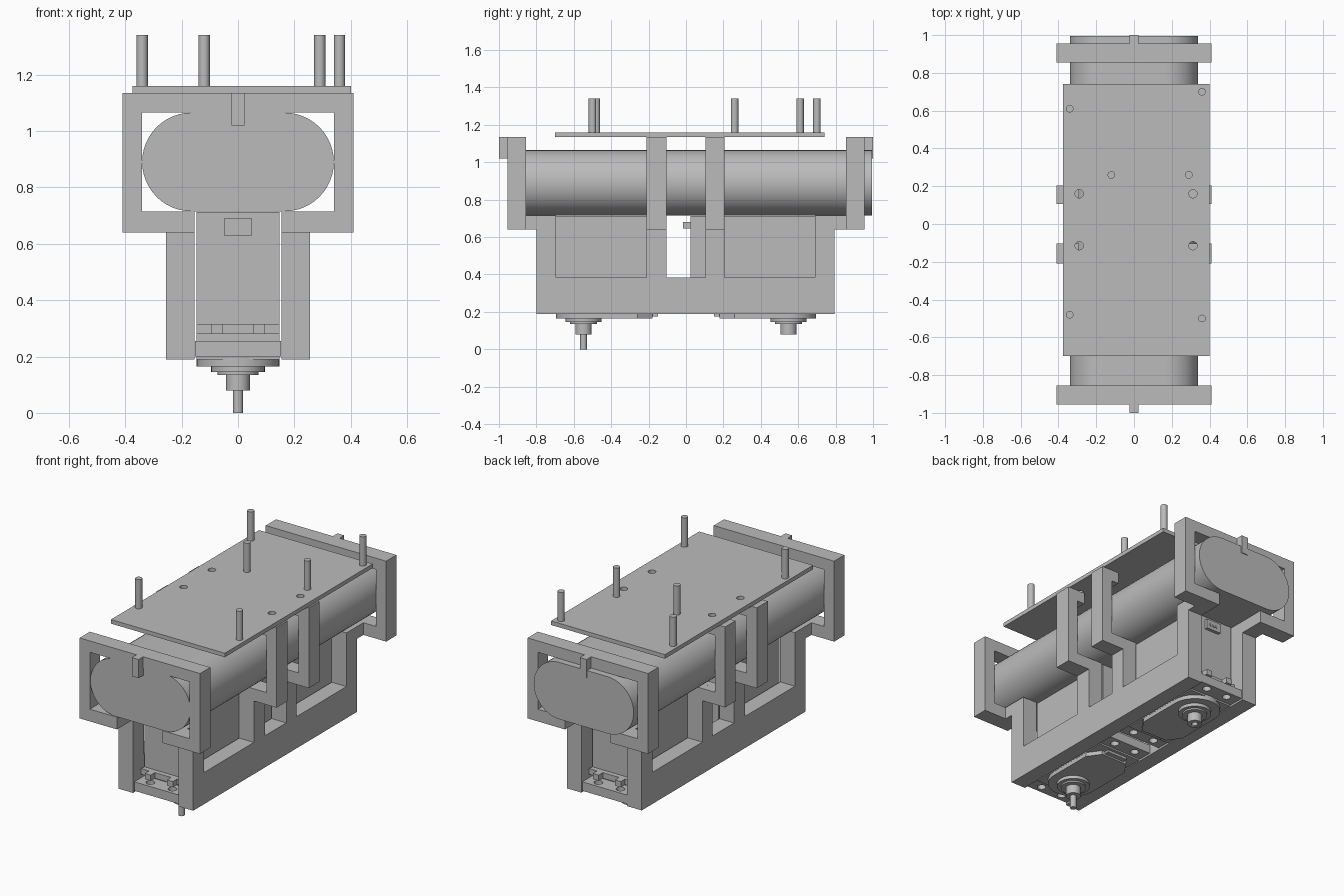
import bpy, bmesh, math
from mathutils import Vector, Matrix

if "Cube" in bpy.data.objects:
    bpy.data.objects.remove(bpy.data.objects["Cube"], do_unlink=True)

GREY = (0.5, 0.5, 0.5, 1)
grey = bpy.data.materials.new("plain grey")
grey.use_nodes = True
grey.diffuse_color = GREY
grey.node_tree.nodes["Principled BSDF"].inputs["Base Color"].default_value = GREY


def finish(name, bm, smooth=False):
    bmesh.ops.recalc_face_normals(bm, faces=bm.faces)
    mesh = bpy.data.meshes.new(name)
    bm.to_mesh(mesh)
    bm.free()
    mesh.materials.append(grey)
    ob = bpy.data.objects.new(name, mesh)
    bpy.context.collection.objects.link(ob)
    if smooth:
        bpy.ops.object.select_all(action="DESELECT")
        ob.select_set(True)
        bpy.context.view_layer.objects.active = ob
        bpy.ops.object.shade_smooth_by_angle()
    return ob


def prism(name, points, axis, lo, hi, smooth=False):
    """Extrude a flat outline along an axis from lo to hi."""
    place = {"x": lambda a, b: (lo, a, b),
             "y": lambda a, b: (a, lo, b),
             "z": lambda a, b: (a, b, lo)}[axis]
    bm = bmesh.new()
    face = bm.faces.new([bm.verts.new(place(a, b)) for a, b in points])
    new = bmesh.ops.extrude_face_region(bm, geom=[face])["geom"]
    shift = Vector([hi - lo if axis == k else 0 for k in "xyz"])
    bmesh.ops.translate(bm, vec=shift, verts=[v for v in new if isinstance(v, bmesh.types.BMVert)])
    return finish(name, bm, smooth)


def box(name, x, y, z):
    (x0, x1), (y0, y1) = sorted(x), sorted(y)
    return prism(name, [(x0, y0), (x1, y0), (x1, y1), (x0, y1)], "z", *z)


def rod(name, x, y, r, z0, z1, sides=32):
    bm = bmesh.new()
    bmesh.ops.create_cone(bm, cap_ends=True, segments=sides, radius1=r, radius2=r, depth=z1 - z0,
                          matrix=Matrix.Translation((x, y, (z0 + z1) / 2)))
    return finish(name, bm, True)


def drill(ob, spots, r, z0, z1):
    """Cut round vertical holes."""
    for x, y in spots:
        cutter = rod("drill", x, y, r, z0, z1, 20)
        cutter.hide_render = True
        mod = ob.modifiers.new("hole", "BOOLEAN")
        mod.operation, mod.solver, mod.object = "DIFFERENCE", "EXACT", cutter
        bpy.context.view_layer.objects.active = ob
        bpy.ops.object.modifier_apply(modifier=mod.name)
        bpy.data.objects.remove(cutter, do_unlink=True)


def stadium(cx, cz, half, r, n=24):
    pts = []
    for side, start in ((1, -math.pi / 2), (-1, math.pi / 2)):
        for i in range(n + 1):
            a = start + math.pi * i / n
            pts.append((cx + side * (half - r) + r * math.cos(a), cz + r * math.sin(a)))
    return pts


# Main rounded body
prism("battery_body", stadium(0, 0.89, 0.34, 0.175), "y", -0.95, 0.995, True)

# End frames, open at the bottom middle
OUT, INN, GAP = 0.41, 0.34, 0.155
BOT, LOW, HIGH, TOP = 0.64, 0.715, 1.065, 1.135
half = [(GAP, BOT), (OUT, BOT), (OUT, TOP)]
inner = [(INN, HIGH), (INN, LOW), (GAP, LOW)]
flip = lambda pts: [(-x, z) for x, z in reversed(pts)]
ring = half + flip(half) + flip(inner) + inner
for name, s in (("front", -1), ("back", 1)):
    prism(name + "_frame", ring, "y", s * 0.855, s * 0.955)
    box(name + "_stop_tab", (-0.023, 0.023), (s * 0.95, s * 1.0), (1.02, TOP))

# Sides of the lower chassis and the middle clips
ends = [(-0.8, -0.695), (-0.21, -0.103), (0.105, 0.205), (0.69, 0.795)]
comb = [(-0.8, 0.19)]
for y0, y1 in ends:
    comb += [(y0, 0.385), (y0, LOW), (y1, LOW), (y1, 0.385)]
comb = [comb[0]] + comb[2:-1] + [(0.795, 0.19)]
clip = [(GAP, BOT), (OUT, BOT), (OUT, TOP), (0.29, TOP), (0.29, HIGH),
        (INN, HIGH), (INN, LOW), (GAP, LOW)]
for side, s in (("left", 1), ("right", -1)):
    prism(side + "_chassis_side", comb, "x", s * GAP, s * 0.255)
    for place, (y0, y1) in zip(("front", "back"), ends[1:3]):
        prism(f"{side}_{place}_clip", [(s * x, z) for x, z in clip], "y", y0, y1)
    for place, t in (("front", -1), ("back", 1)):
        box(f"{side}_{place}_frame_link", (s * GAP, s * 0.255), (t * 0.855, t * 0.79), (BOT, LOW))

# Top plate with holes and standing pins
plate = box("top_plate", (-0.375, 0.4), (-0.7, 0.74), (TOP, 1.16))
drill(plate, [(x, y) for x in (-0.29, 0.312) for y in (-0.115, 0.16)], 0.022, 1.1, 1.2)
for x, y in ((-0.34, 0.61), (0.36, 0.7), (-0.12, 0.26), (0.29, 0.26), (-0.34, -0.48), (0.36, -0.5)):
    rod("plate_pin", x, y, 0.02, 1.15, 1.34, 24)


# Motors with mounting ears, gear covers and output hubs
def motor(name, s, inside):
    w = 0.148
    y = s * 0.548
    box(name + "_case", (-w, w), (s * 0.7, inside), (0.28, 0.712))
    box(name + "_gearbox", (-w, w), (s * 0.69, s * 0.13), (0.19, 0.29))
    for part, (a, b) in (("outer", (0.67, 0.79)), ("inner", (0.04, 0.15))):
        ear = box(f"{name}_{part}_ear", (-0.153, 0.153), (s * a, s * b), (0.2, 0.255))
        mid = s * (0.745 if part == "outer" else 0.085)
        drill(ear, [(-0.075, mid), (0.075, mid)], 0.025, 0.15, 0.3)
    box(name + "_ear_rib", (-w, w), (s * 0.69, s * 0.73), (0.28, 0.315))
    for x in (-0.075, 0.075):
        box(name + "_rib_lug", (x - 0.02, x + 0.02), (s * 0.72, s * 0.77), (0.28, 0.315))
    # rounded cover narrowing toward the middle
    arc = [(0.147 * math.cos(math.pi * i / 24), y + s * 0.147 * math.sin(math.pi * i / 24))
           for i in range(25)]
    cover = arc + [(-0.147, s * 0.26), (-0.09, s * 0.18), (0.09, s * 0.18), (0.147, s * 0.26)]
    prism(name + "_gear_cover", cover, "z", 0.165, 0.2, True)
    box(name + "_cover_tongue", (-0.07, 0.07), (s * 0.15, s * 0.2), (0.175, 0.2))
    rod(name + "_horn_disc", 0, y, 0.095, 0.145, 0.17, 48)
    rod(name + "_horn_step", 0, y, 0.072, 0.135, 0.15, 48)
    hub = rod(name + "_hub", 0, y, 0.043, 0.08, 0.14)
    if s > 0:
        drill(hub, [(0, y)], 0.018, 0.05, 0.11)
    # cable socket with three contacts
    face = s * 0.7
    box(name + "_socket", (-0.05, 0.05), (face - s * 0.01, face + s * 0.02), (0.63, 0.69))
    for x in (-0.022, 0, 0.022):
        bm = bmesh.new()
        spot = Matrix.Translation((x, face + s * 0.02, 0.66)) @ Matrix.Rotation(math.pi / 2, 4, "X")
        bmesh.ops.create_cone(bm, cap_ends=True, segments=16, radius1=0.01, radius2=0.01,
                              depth=0.01, matrix=spot)
        finish(name + "_contact", bm)


motor("front_motor", -1, -0.105)
motor("back_motor", 1, 0.025)
box("inner_plug", (-0.045, 0.045), (-0.015, 0.03), (0.645, 0.68))
rod("drive_shaft", 0, -0.548, 0.018, 0, 0.09, 24)
